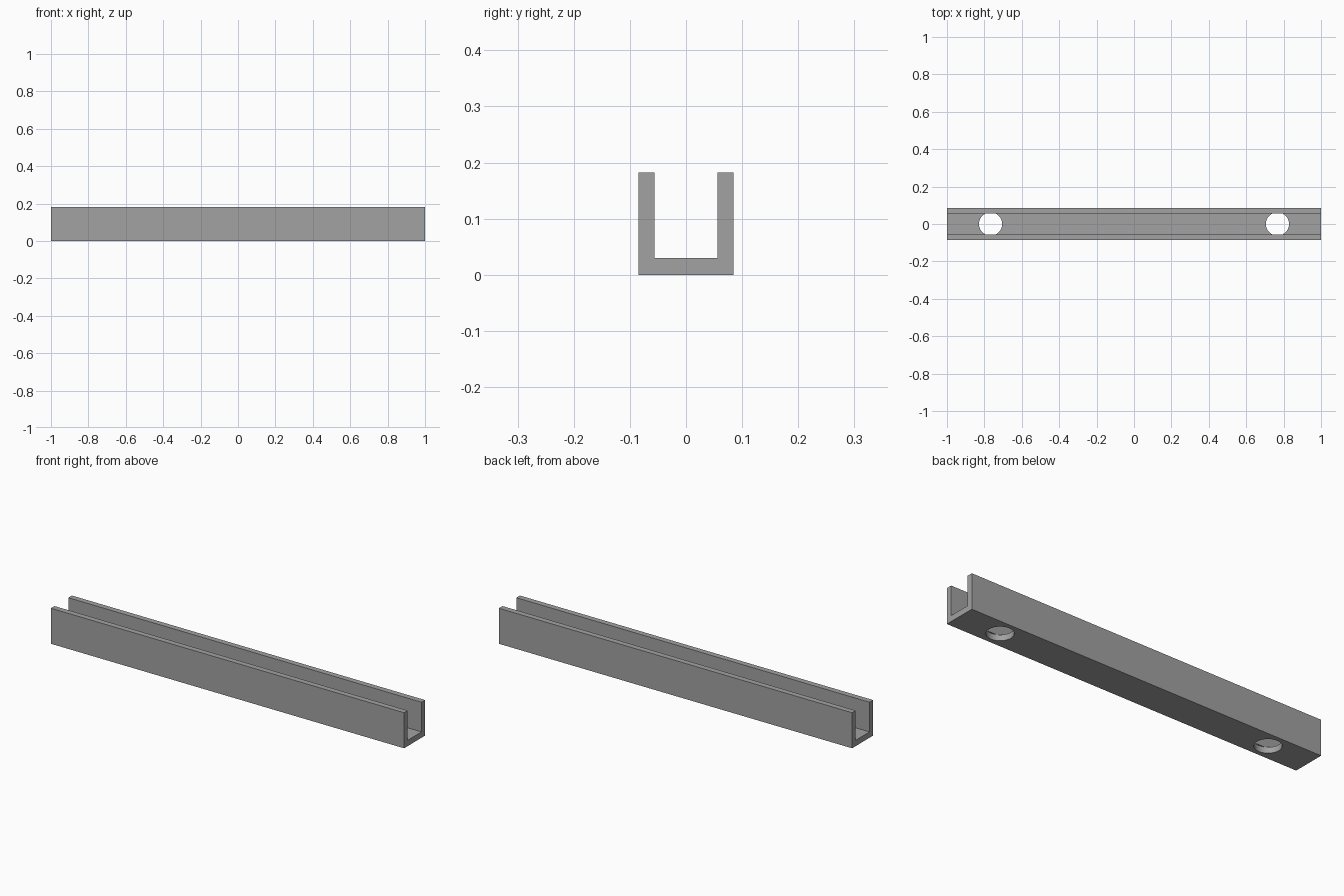
import bpy
import bmesh
from math import radians

LENGTH, WIDTH, HEIGHT = 2.0, 0.17, 0.182
WALL, FLOOR = 0.029, 0.03
HOLE_X, HOLE_R = 0.767, 0.062

cube = bpy.data.objects.get("Cube")
if cube:
    bpy.data.objects.remove(cube, do_unlink=True)

# Single flat grey
grey = bpy.data.materials.new("mid_grey")
grey.use_nodes = True
colour = (0.36, 0.36, 0.36, 1.0)
grey.diffuse_color = colour
grey.node_tree.nodes["Principled BSDF"].inputs["Base Color"].default_value = colour

# U-shaped section, extruded along the length
outer, inner = WIDTH / 2, WIDTH / 2 - WALL
half = [(outer, 0), (outer, HEIGHT), (inner, HEIGHT), (inner, FLOOR)]
section = half + [(-y, z) for y, z in reversed(half)]

bm = bmesh.new()
end = bm.faces.new([bm.verts.new((-LENGTH / 2, y, z)) for y, z in section])
result = bmesh.ops.extrude_face_region(bm, geom=[end])
moved = [v for v in result["geom"] if isinstance(v, bmesh.types.BMVert)]
bmesh.ops.translate(bm, verts=moved, vec=(LENGTH, 0, 0))
bmesh.ops.recalc_face_normals(bm, faces=bm.faces)
mesh = bpy.data.meshes.new("channel_rail")
bm.to_mesh(mesh)
bm.free()
rail = bpy.data.objects.new("channel_rail", mesh)
bpy.context.collection.objects.link(rail)
mesh.materials.append(grey)

# Mounting holes through the floor only, so the walls stay whole above it
for side, x in (("right", -HOLE_X), ("left", HOLE_X)):
    bpy.ops.mesh.primitive_cylinder_add(
        vertices=64, radius=HOLE_R, depth=FLOOR * 2, location=(x, 0, 0))
    cutter = bpy.context.object
    cutter.name = side + "_hole_cutter"
    cutter.hide_render = True
    cutter.data.materials.append(grey)
    cut = rail.modifiers.new(side + "_hole", "BOOLEAN")
    cut.operation = "DIFFERENCE"
    cut.solver = "EXACT"
    cut.object = cutter
    bpy.ops.object.select_all(action="DESELECT")
    rail.select_set(True)
    bpy.context.view_layer.objects.active = rail
    bpy.ops.object.modifier_apply(modifier=cut.name)
    bpy.data.objects.remove(cutter, do_unlink=True)

bpy.ops.object.shade_smooth_by_angle(angle=radians(30))
